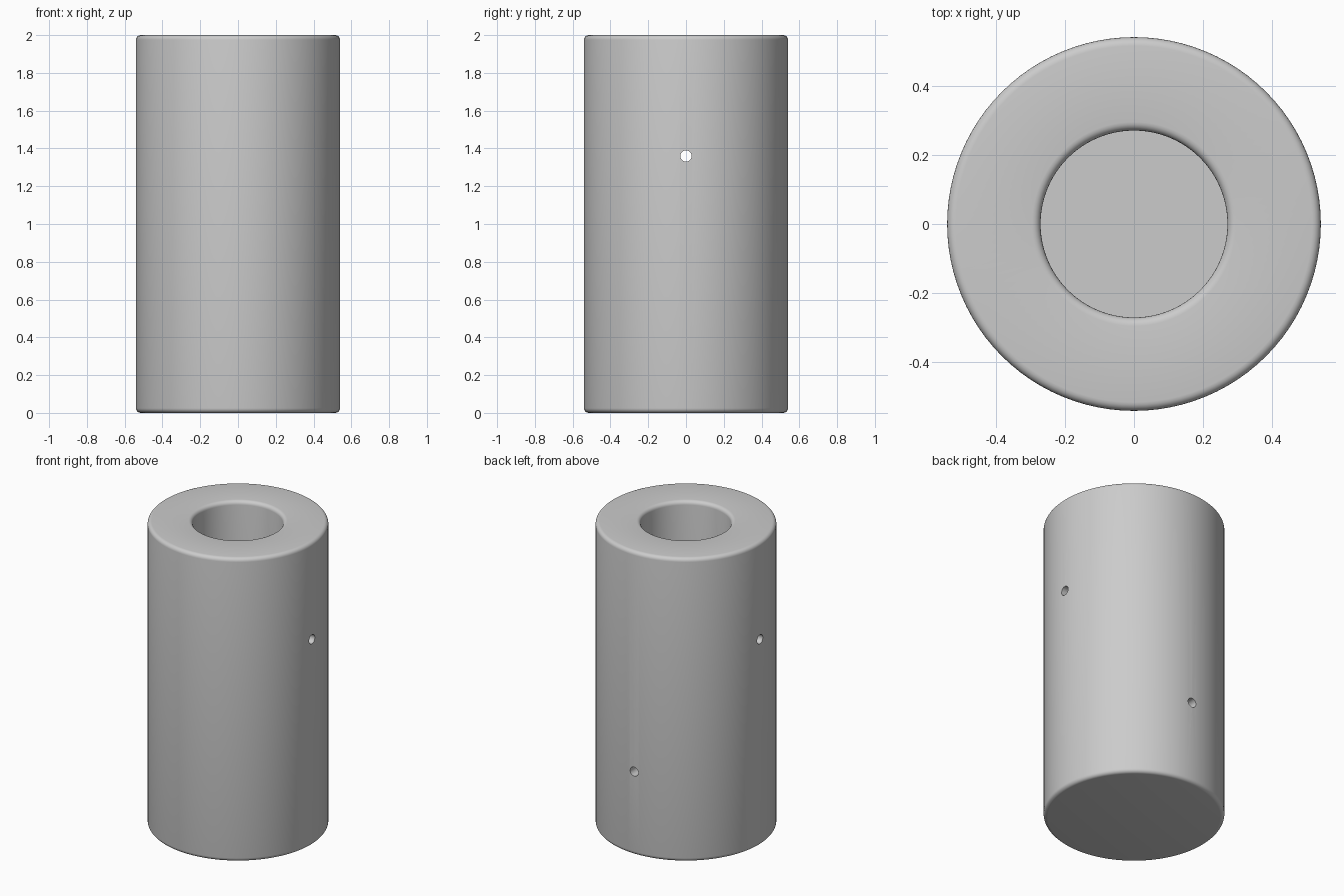
import bpy, bmesh, math
from mathutils import Vector, Matrix

cube = bpy.data.objects.get("Cube")
if cube:
    bpy.data.objects.remove(cube, do_unlink=True)

OUTER, BORE, HEIGHT, FLOOR, FILLET = 0.54, 0.27, 2.0, 0.27, 0.025
HOLE = 0.03

grey = bpy.data.materials.new("plain_grey")
grey.use_nodes = True
colour = (0.6, 0.6, 0.6, 1)
grey.diffuse_color = colour
grey.node_tree.nodes["Principled BSDF"].inputs["Base Color"].default_value = colour


def add_object(name, bm):
    mesh = bpy.data.meshes.new(name)
    bm.to_mesh(mesh)
    bm.free()
    mesh.materials.append(grey)
    obj = bpy.data.objects.new(name, mesh)
    bpy.context.collection.objects.link(obj)
    return obj


def arc(cx, cz, start, end, steps=5):
    """Quarter round of the fillet radius, as (radius, height) points."""
    angles = [math.radians(start + (end - start) * i / steps) for i in range(steps + 1)]
    return [(cx + FILLET * math.cos(a), cz + FILLET * math.sin(a)) for a in angles]


# Turned body with rounded rims and a blind bore
profile = [(0, 0)]
profile += arc(OUTER - FILLET, FILLET, -90, 0)
profile += arc(OUTER - FILLET, HEIGHT - FILLET, 0, 90)
profile += arc(BORE + FILLET, HEIGHT - FILLET, 90, 180)
profile += [(BORE, FLOOR), (0, FLOOR)]

bm = bmesh.new()
verts = [bm.verts.new((r, 0, z)) for r, z in profile]
edges = [bm.edges.new(pair) for pair in zip(verts, verts[1:])]
bmesh.ops.spin(bm, geom=verts + edges, cent=(0, 0, 0), axis=(0, 0, 1),
               angle=math.tau, steps=96, use_duplicate=False)
bmesh.ops.remove_doubles(bm, verts=bm.verts, dist=0.0001)
bmesh.ops.recalc_face_normals(bm, faces=bm.faces)
body = add_object("bored_cylinder", bm)


def drill(name, start, end):
    """Cut a small round hole through the wall between two points."""
    start, end = Vector(start), Vector(end)
    turn = (end - start).to_track_quat("Z", "Y").to_matrix().to_4x4()
    cutter_mesh = bmesh.new()
    bmesh.ops.create_cone(cutter_mesh, cap_ends=True, segments=32, radius1=HOLE,
                          radius2=HOLE, depth=(end - start).length,
                          matrix=Matrix.Translation((start + end) / 2) @ turn)
    cutter = add_object(name, cutter_mesh)
    cutter.hide_render = True
    mod = body.modifiers.new(name, "BOOLEAN")
    mod.operation = "DIFFERENCE"
    mod.solver = "EXACT"
    mod.object = cutter
    bpy.ops.object.modifier_apply(modifier=mod.name)
    bpy.data.objects.remove(cutter, do_unlink=True)


bpy.ops.object.select_all(action="DESELECT")
body.select_set(True)
bpy.context.view_layer.objects.active = body

# Cross hole from side to side, and a lower hole through the back wall
drill("cross_hole_cutter", (-0.7, 0, 1.36), (0.7, 0, 1.36))
drill("back_hole_cutter", (0, 0.1, 0.55), (0, 0.7, 0.55))

bpy.ops.object.shade_smooth_by_angle(angle=math.radians(35))
